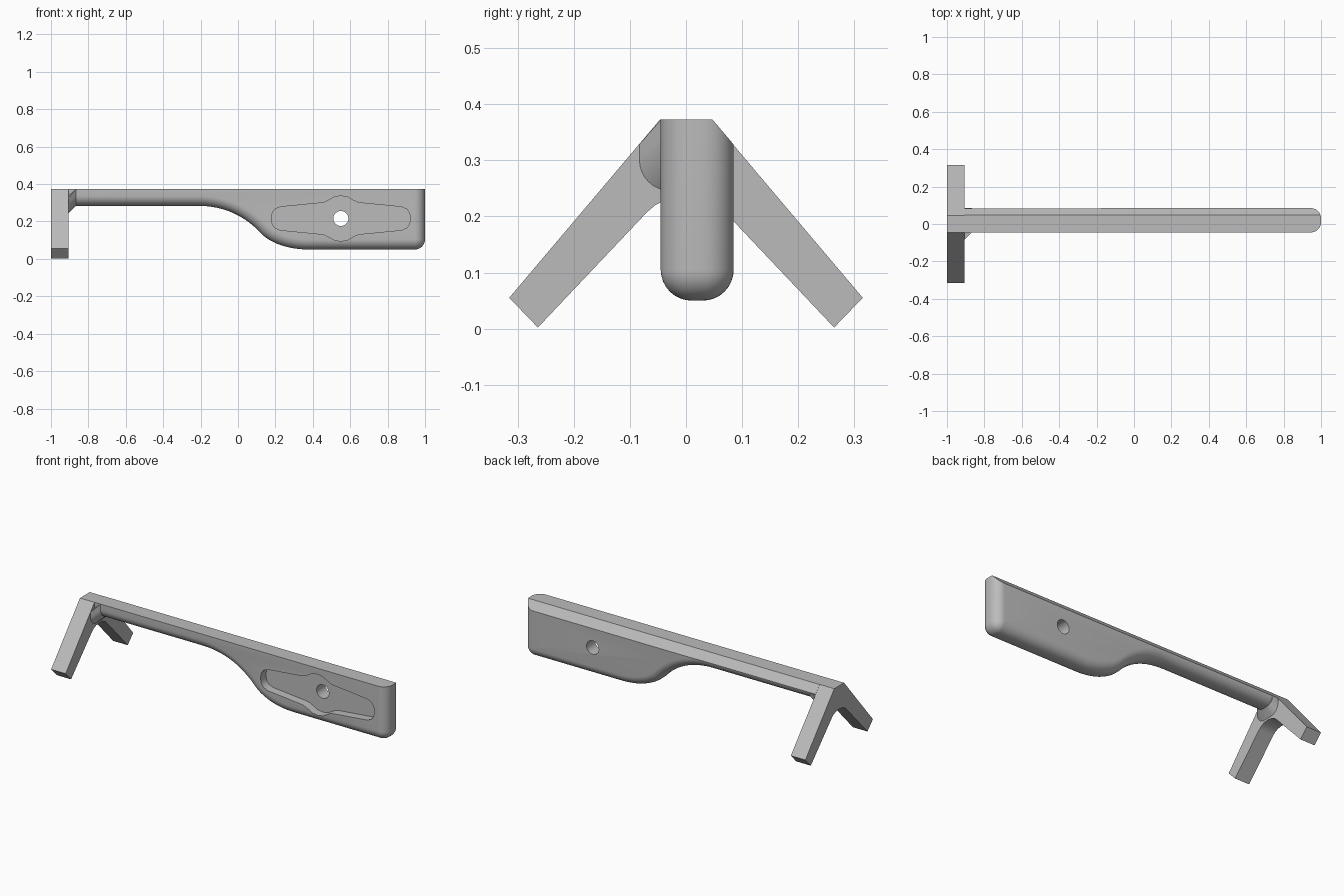
import bpy, bmesh
from math import sin, cos, pi
from mathutils import Vector
from mathutils.geometry import interpolate_bezier

cube = bpy.data.objects.get("Cube")
if cube:
    bpy.data.objects.remove(cube, do_unlink=True)

grey = bpy.data.materials.new("plain grey")
grey.use_nodes = True
grey.diffuse_color = (0.5, 0.5, 0.5, 1)
grey.node_tree.nodes["Principled BSDF"].inputs["Base Color"].default_value = (0.5, 0.5, 0.5, 1)

TOP, FRONT, BACK, RADIUS = 0.373, -0.045, 0.085, 0.055
LEG_INNER = -0.905


def loft(name, rings, trim=None):
    """Join equal-length rings of points into a capped solid, optionally trimmed by a plane."""
    bm = bmesh.new()
    rows = [[bm.verts.new(p) for p in ring] for ring in rings]
    for a, b in zip(rows, rows[1:]):
        for i in range(len(a)):
            j = (i + 1) % len(a)
            bm.faces.new((a[i], a[j], b[j], b[i]))
    bm.faces.new(rows[0])
    bm.faces.new(rows[-1])
    bmesh.ops.recalc_face_normals(bm, faces=bm.faces)
    if trim:
        bmesh.ops.bisect_plane(bm, geom=bm.verts[:] + bm.edges[:] + bm.faces[:],
                               plane_co=trim[0], plane_no=trim[1], clear_outer=True)
        bmesh.ops.holes_fill(bm, edges=[e for e in bm.edges if e.is_boundary], sides=0)
        bmesh.ops.recalc_face_normals(bm, faces=bm.faces)
    mesh = bpy.data.meshes.new(name)
    bm.to_mesh(mesh)
    bm.free()
    mesh.materials.append(grey)
    obj = bpy.data.objects.new(name, mesh)
    bpy.context.collection.objects.link(obj)
    return obj


def select(obj):
    bpy.ops.object.select_all(action='DESELECT')
    obj.select_set(True)
    bpy.context.view_layer.objects.active = obj


def cut(obj, cutter):
    cutter.hide_render = True
    mod = obj.modifiers.new("cut", 'BOOLEAN')
    mod.operation, mod.solver, mod.object = 'DIFFERENCE', 'EXACT', cutter
    select(obj)
    bpy.ops.object.modifier_apply(modifier=mod.name)
    bpy.data.objects.remove(cutter, do_unlink=True)


def smooth(obj):
    select(obj)
    bpy.ops.object.shade_smooth_by_angle(angle=0.5)


# Underside and right end of the bar, left to right
def bezier(*pts):
    return [p.to_2d() for p in interpolate_bezier(*[Vector((x, z, 0)) for x, z in pts], 16)]

path = [Vector((LEG_INNER, 0.284))]
path += bezier((-0.22, 0.284), (-0.08, 0.284), (0.03, 0.235), (0.12, 0.14))
path += bezier((0.12, 0.14), (0.16, 0.095), (0.25, 0.05), (0.38, 0.05))[1:]
for i in range(11):
    a = pi / 2 * i / 10
    path.append(Vector((1 - RADIUS + RADIUS * sin(a), 0.05 + RADIUS - RADIUS * cos(a))))
path.append(Vector((1, TOP)))

normals = []
for i in range(len(path)):
    t = (path[min(i + 1, len(path) - 1)] - path[max(i - 1, 0)]).normalized()
    normals.append(Vector((-t.y, t.x)))
normals[0] = Vector((0, 1))
normals[-1] = Vector((-1, 0))


def bar_ring(y, inset):
    pts = [p + n * inset for p, n in zip(path, normals)]
    return [(p.x, y, p.y) for p in pts] + [(LEG_INNER, y, TOP)]

# Bar with rounded lower edges and a sloped upper back edge
layers = [(RADIUS * (1 - sin(k * pi / 16)), RADIUS * (1 - cos(k * pi / 16))) for k in range(9)]
layers = [(min(i, RADIUS * 0.97), d) for i, d in layers]
rings = [bar_ring(FRONT + d, i) for i, d in layers]
rings += [bar_ring(BACK - d, i) for i, d in reversed(layers)]
bar = loft("bar", rings, trim=((0, 0.047, TOP), (0, 0.045, 0.038)))

# Pocket in the front face, mirrored from a quarter outline
quarter = [(0, 0.121), (0.035, 0.115), (0.065, 0.098), (0.09, 0.086), (0.11, 0.083),
           (0.325, 0.062), (0.352, 0.05), (0.366, 0.032), (0.37, 0.012)]
half = quarter + [(x, -z) for x, z in reversed(quarter)]
outline = half + [(-x, z) for x, z in reversed(half[1:-1])]
CX, CZ = 0.55, 0.216
cut(bar, loft("pocket_cutter", [[(CX + x, y, CZ + z) for x, z in outline]
                                for y in (-0.2, FRONT + 0.05)]))

# Through hole
circle = [(0.04 * cos(i * pi / 20), 0.04 * sin(i * pi / 20)) for i in range(40)]
cut(bar, loft("hole_cutter", [[(CX + x, y, CZ + z) for x, z in circle] for y in (-0.2, 0.2)]))
smooth(bar)

# Splayed legs as one arch
side = [(0.046, TOP), (0.315, 0.055), (0.264, 0.002), (0.07, 0.207), (0.055, 0.22), (0.03, 0.232)]
arch = side + [(0, 0.236)] + [(-y, z) for y, z in reversed(side)]
legs = loft("splayed_legs", [[(x, y, z) for y, z in arch] for x in (-1, LEG_INNER)])
smooth(legs)


# Flared collar where the bar meets the legs
def collar_ring(x, y0, bottom, top):
    pts = [(y0, top)]
    for i in range(9):
        a = pi / 2 * i / 8
        pts.append((y0 + RADIUS * (1 - cos(a)), bottom + RADIUS * (1 - sin(a))))
    for i in range(9):
        a = pi / 2 * i / 8
        pts.append((BACK - RADIUS * (1 - sin(a)), 0.32 - (0.32 - bottom) * cos(a)))
    pts.append((0.04, 0.36))
    return [(x, y, z) for y, z in pts]

collar = loft("flared_collar", [collar_ring(LEG_INNER - 0.005, -0.088, 0.241, 0.323),
                                collar_ring(-0.866, FRONT, 0.284, 0.372)])
smooth(collar)
